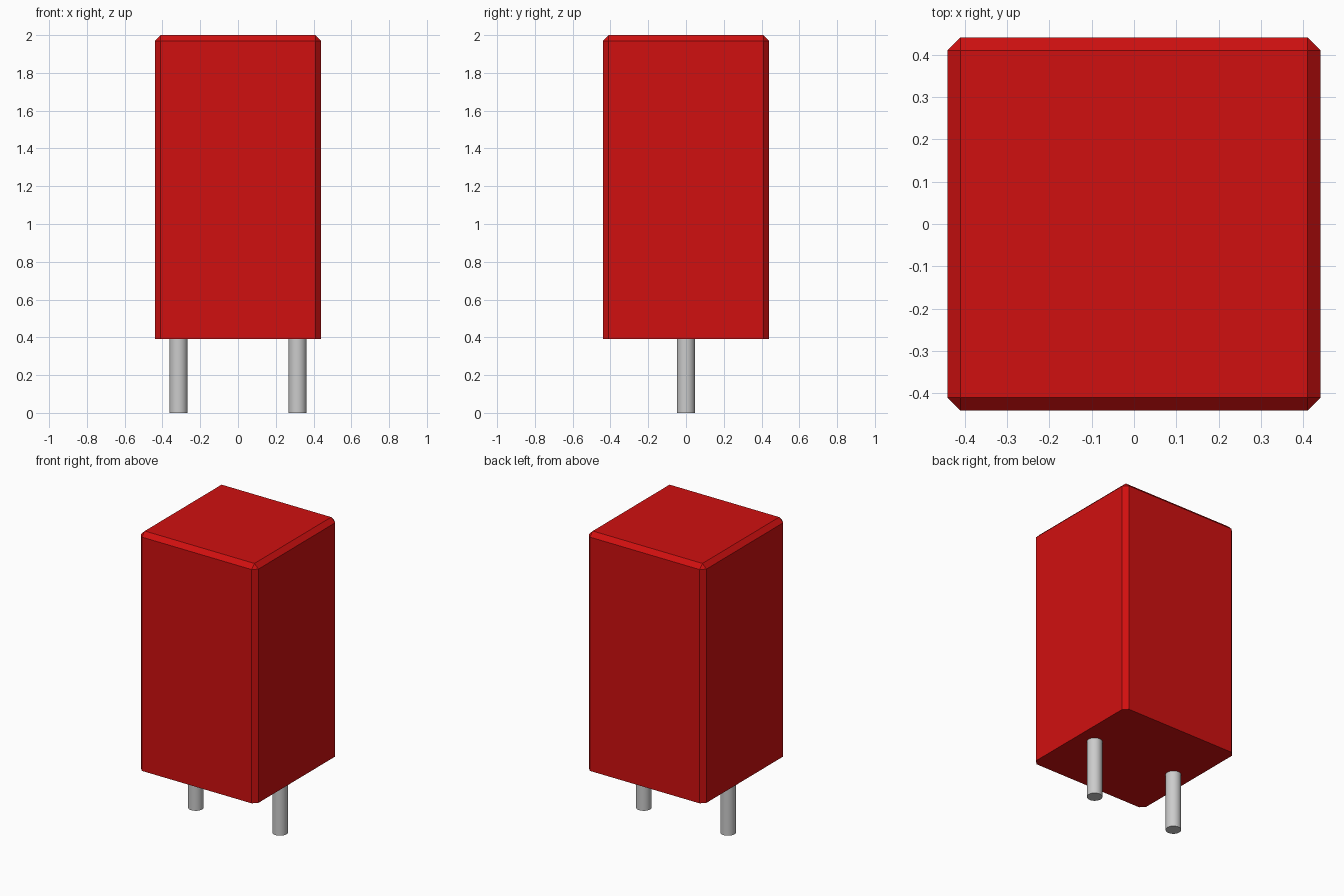
import bpy
import bmesh

if "Cube" in bpy.data.objects:
    bpy.data.objects.remove(bpy.data.objects["Cube"])


def make_material(name, colour):
    mat = bpy.data.materials.new(name)
    mat.diffuse_color = (*colour, 1.0)
    mat.use_nodes = True
    mat.node_tree.nodes["Principled BSDF"].inputs["Base Color"].default_value = mat.diffuse_color
    return mat


red = make_material("red plastic", (0.63, 0.005, 0.005))
metal = make_material("grey metal", (0.6, 0.6, 0.6))

HALF, BASE, TOP, CHAMFER = 0.44, 0.39, 2.0, 0.03

# Body: box chamfered on every edge except those around the base
mesh = bpy.data.meshes.new("body")
bm = bmesh.new()
bmesh.ops.create_cube(bm, size=1.0)
for v in bm.verts:
    v.co.x *= 2 * HALF
    v.co.y *= 2 * HALF
    v.co.z = TOP if v.co.z > 0 else BASE
edges = [e for e in bm.edges if max(v.co.z for v in e.verts) > BASE + 0.1]
bmesh.ops.bevel(bm, geom=edges, offset=CHAMFER, offset_type='OFFSET',
                segments=1, profile=0.5, affect='EDGES')
bmesh.ops.recalc_face_normals(bm, faces=bm.faces)
bm.to_mesh(mesh)
bm.free()
body = bpy.data.objects.new("body", mesh)
bpy.context.collection.objects.link(body)
mesh.materials.append(red)

# Two round pins under the body, ending flush against its base
for name, x in (("left_pin", -0.315), ("right_pin", 0.315)):
    bpy.ops.mesh.primitive_cylinder_add(vertices=32, radius=0.048, depth=BASE,
                                        location=(x, 0, BASE / 2))
    pin = bpy.context.object
    pin.name = name
    pin.data.materials.append(metal)
    bpy.ops.object.shade_smooth_by_angle()
